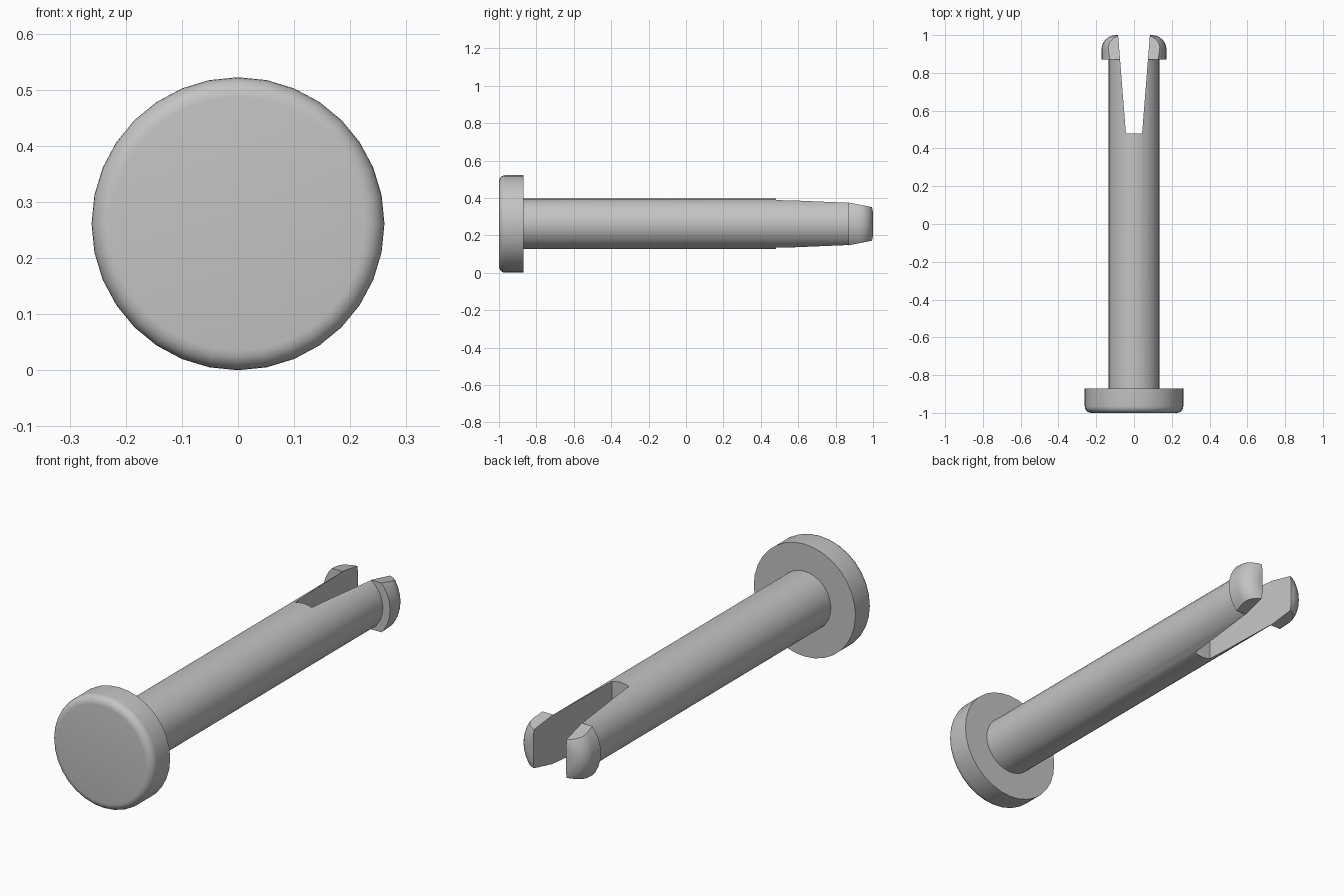
import bpy, bmesh
from math import sin, cos, pi
from mathutils import Vector

if "Cube" in bpy.data.objects:
    bpy.data.objects.remove(bpy.data.objects["Cube"])

AXIS_Z = 0.261
SEGMENTS = 32

grey = bpy.data.materials.new("plain grey")
grey.use_nodes = True
grey.diffuse_color = (0.55, 0.55, 0.55, 1)
grey.node_tree.nodes["Principled BSDF"].inputs["Base Color"].default_value = (0.55, 0.55, 0.55, 1)


def arc(radius, y, size, start, end, steps=6):
    """Quarter round in (radius, y) around the given centre."""
    angles = [start + (end - start) * i / steps for i in range(steps + 1)]
    return [(radius + size * cos(a), y + size * sin(a)) for a in angles]


def revolve(profile):
    """Spin a (radius, y) profile around the pin's long axis."""
    bm = bmesh.new()
    verts = [bm.verts.new((r, y, 0)) for r, y in profile]
    edges = [bm.edges.new(pair) for pair in zip(verts, verts[1:])]
    bmesh.ops.spin(bm, geom=verts + edges, cent=(0, 0, 0), axis=(0, 1, 0),
                   angle=2 * pi, steps=SEGMENTS)
    bmesh.ops.remove_doubles(bm, verts=bm.verts, dist=0.0001)
    bmesh.ops.recalc_face_normals(bm, faces=bm.faces)
    return bm


def make_object(name, bm):
    mesh = bpy.data.meshes.new(name)
    bm.to_mesh(mesh)
    bm.free()
    mesh.materials.append(grey)
    obj = bpy.data.objects.new(name, mesh)
    obj.location.z = AXIS_Z
    bpy.context.collection.objects.link(obj)
    return obj


def smooth(obj):
    bpy.ops.object.select_all(action="DESELECT")
    obj.select_set(True)
    bpy.context.view_layer.objects.active = obj
    bpy.ops.object.shade_smooth_by_angle(angle=pi / 6)


# Round head with a softened front rim
head_profile = [(0, -1)] + arc(0.226, -0.965, 0.035, -pi / 2, 0) + [(0.261, -0.87), (0, -0.87)]
smooth(make_object("head", revolve(head_profile)))

# Shaft with a rounded catch at its back end
shaft_profile = [(0, -0.88), (0.135, -0.88), (0.135, 0.87), (0.172, 0.87)]
shaft_profile += arc(0.094, 0.922, 0.078, 0, pi / 2, 8) + [(0, 1)]
bm = revolve(shaft_profile)

# Sloping flats on the top and bottom of the catch
for side in (1, -1):
    cut = bmesh.ops.bisect_plane(
        bm, geom=bm.verts[:] + bm.edges[:] + bm.faces[:],
        plane_co=(0, 1, side * 0.0885), plane_no=Vector((0, 0.2, side)).normalized(),
        clear_outer=True)
    rim = [e for e in cut["geom_cut"] if isinstance(e, bmesh.types.BMEdge)]
    bmesh.ops.edgeloop_fill(bm, edges=rim)
bmesh.ops.recalc_face_normals(bm, faces=bm.faces)
shaft = make_object("split_shaft", bm)

# Widening slot that parts the shaft into two prongs
bm = bmesh.new()
outline = [(-0.043, 0.48), (0.043, 0.48), (0.092, 1.1), (-0.092, 1.1)]
slot = bm.faces.new([bm.verts.new((x, y, -0.3)) for x, y in outline])
top = bmesh.ops.extrude_face_region(bm, geom=[slot])["geom"]
bmesh.ops.translate(bm, vec=(0, 0, 0.6),
                    verts=[v for v in top if isinstance(v, bmesh.types.BMVert)])
bmesh.ops.recalc_face_normals(bm, faces=bm.faces)
cutter = make_object("slot_cutter", bm)
cutter.hide_render = True

boolean = shaft.modifiers.new("slot", "BOOLEAN")
boolean.operation = "DIFFERENCE"
boolean.solver = "EXACT"
boolean.object = cutter
bpy.context.view_layer.objects.active = shaft
bpy.ops.object.modifier_apply(modifier="slot")
bpy.data.objects.remove(cutter)
smooth(shaft)
